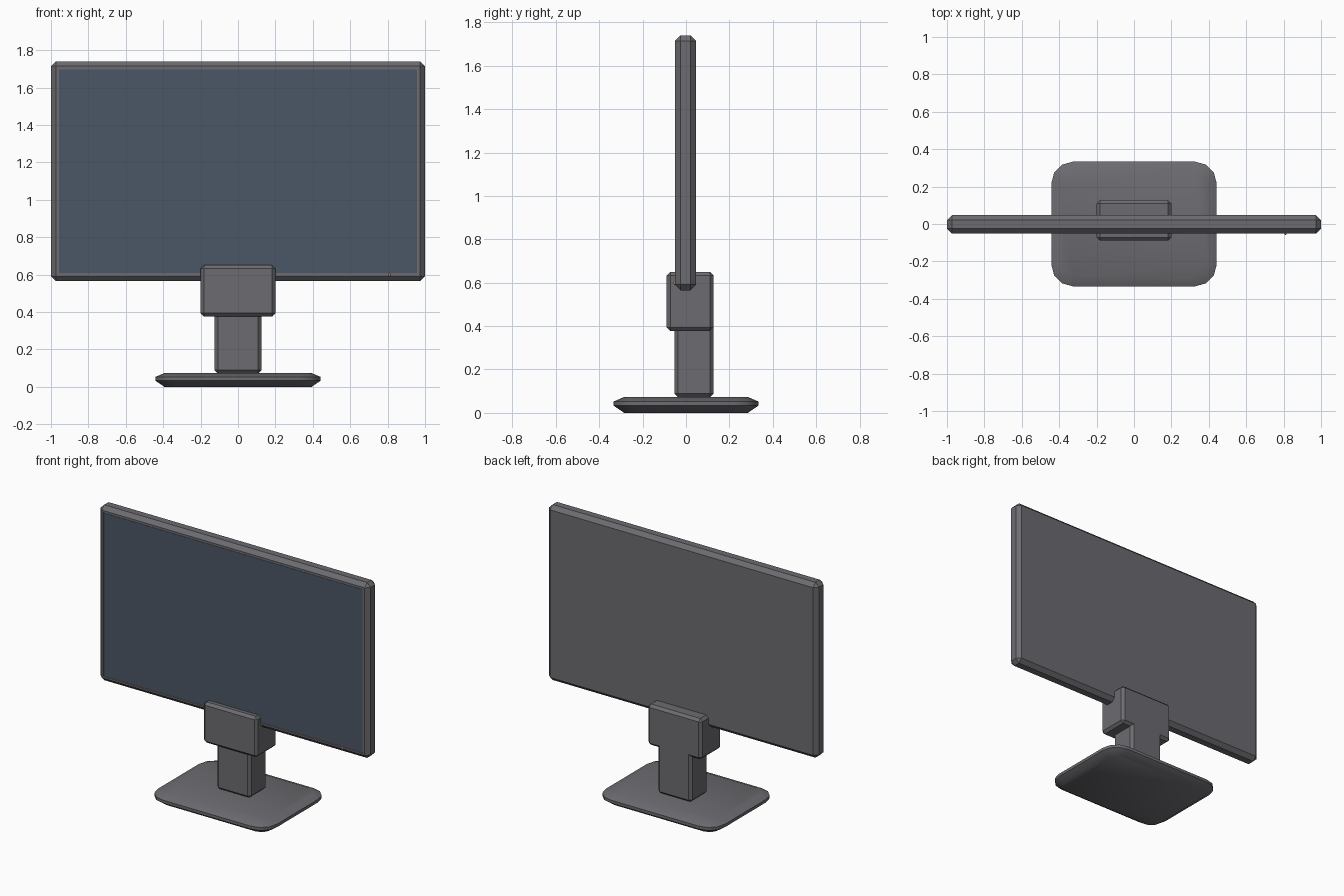
import bpy, bmesh, math
from mathutils import Vector

if "Cube" in bpy.data.objects:
    bpy.data.objects.remove(bpy.data.objects["Cube"])


def material(name, rgb):
    mat = bpy.data.materials.new(name)
    mat.diffuse_color = (*rgb, 1)
    mat.use_nodes = True
    mat.node_tree.nodes["Principled BSDF"].inputs["Base Color"].default_value = mat.diffuse_color
    return mat


CASING = material("dark_grey", (0.15, 0.15, 0.165))
GLASS = material("blue_grey_screen", (0.07, 0.095, 0.135))
AMBER = material("amber", (0.8, 0.3, 0.05))


def finish(name, bm, mat):
    bmesh.ops.recalc_face_normals(bm, faces=bm.faces[:])
    mesh = bpy.data.meshes.new(name)
    bm.to_mesh(mesh)
    bm.free()
    mesh.materials.append(mat)
    obj = bpy.data.objects.new(name, mesh)
    bpy.context.collection.objects.link(obj)
    return obj


def box(lo, hi):
    lo, hi = Vector(lo), Vector(hi)
    bm = bmesh.new()
    bmesh.ops.create_cube(bm, size=1)
    bmesh.ops.scale(bm, vec=hi - lo, verts=bm.verts[:])
    bmesh.ops.translate(bm, vec=(lo + hi) / 2, verts=bm.verts[:])
    return bm


def chamfer(bm, width):
    """Flat chamfer on every convex edge."""
    bmesh.ops.recalc_face_normals(bm, faces=bm.faces[:])
    edges = [e for e in bm.edges if e.calc_face_angle_signed(0) > 0.5]
    bmesh.ops.bevel(bm, geom=edges, offset=width, segments=1, affect='EDGES',
                    profile=0.5, clamp_overlap=True)


def extrude(bm, faces, y):
    """Extrude faces along y to the given depth."""
    out = bmesh.ops.extrude_face_region(bm, geom=faces)["geom"]
    for v in out:
        if isinstance(v, bmesh.types.BMVert):
            v.co.y = y
    return [f for f in out if isinstance(f, bmesh.types.BMFace)]


# Display casing with a shallow recess in the front face
bm = box((-1, -0.051, 0.565), (1, 0.047, 1.74))
chamfer(bm, 0.026)
bm.normal_update()
front = [f for f in bm.faces if f.normal.y < -0.95]
bmesh.ops.inset_region(bm, faces=front, thickness=0.016)
bmesh.ops.inset_region(bm, faces=front, thickness=0.002, depth=-0.006)
finish("display_casing", bm, CASING)

# Screen in the recess
finish("screen", box((-0.956, -0.047, 0.609), (0.956, -0.042, 1.696)), GLASS)

# Power light
bm = bmesh.new()
bmesh.ops.create_uvsphere(bm, u_segments=10, v_segments=6, radius=0.007)
bmesh.ops.translate(bm, vec=(0.81, -0.051, 0.598), verts=bm.verts[:])
finish("power_light", bm, AMBER)

# Stand neck and clamp block: T outline, with the crossbar reaching further forward
bm = bmesh.new()
BACK = 0.127
corner = [bm.verts.new((x, BACK, z)) for x, z in (
    (-0.2, 0.65), (-0.2, 0.377), (-0.125, 0.377), (0.125, 0.377),
    (0.2, 0.377), (0.2, 0.65), (-0.125, 0.072), (0.125, 0.072))]
bar = bm.faces.new(corner[:6])
stem = bm.faces.new([corner[3], corner[2], corner[6], corner[7]])
moved = extrude(bm, [bar, stem], -0.054)
extrude(bm, [max(moved, key=lambda f: f.calc_center_median().z)], -0.089)
bmesh.ops.recalc_face_normals(bm, faces=bm.faces[:])
bmesh.ops.dissolve_limit(bm, angle_limit=0.02, verts=bm.verts[:], edges=bm.edges[:])
chamfer(bm, 0.017)
finish("stand_neck", bm, CASING)


# Base: rounded rectangle rings stacked into a lens-edged slab
def rounded_ring(bm, inset, z, hx=0.442, hy=0.333, radius=0.115, steps=3):
    cx, cy, r = hx - radius, hy - radius, radius - inset
    ring = []
    for i, (sx, sy) in enumerate(((1, 1), (-1, 1), (-1, -1), (1, -1))):
        for k in range(steps + 1):
            a = math.radians(90) * (i + k / steps)
            ring.append(bm.verts.new((sx * cx + r * math.cos(a),
                                      sy * cy + r * math.sin(a), z)))
    return ring


bm = bmesh.new()
rings = [rounded_ring(bm, i, z) for i, z in
         ((0.048, 0), (0, 0.033), (0, 0.053), (0.05, 0.074))]
for low, high in zip(rings, rings[1:]):
    for k in range(len(low)):
        n = (k + 1) % len(low)
        bm.faces.new((low[k], low[n], high[n], high[k]))
bm.faces.new(rings[0][::-1])
bm.faces.new(rings[-1])
base = finish("stand_base", bm, CASING)
bpy.context.view_layer.objects.active = base
base.select_set(True)
bpy.ops.object.shade_smooth_by_angle(angle=math.radians(40))
